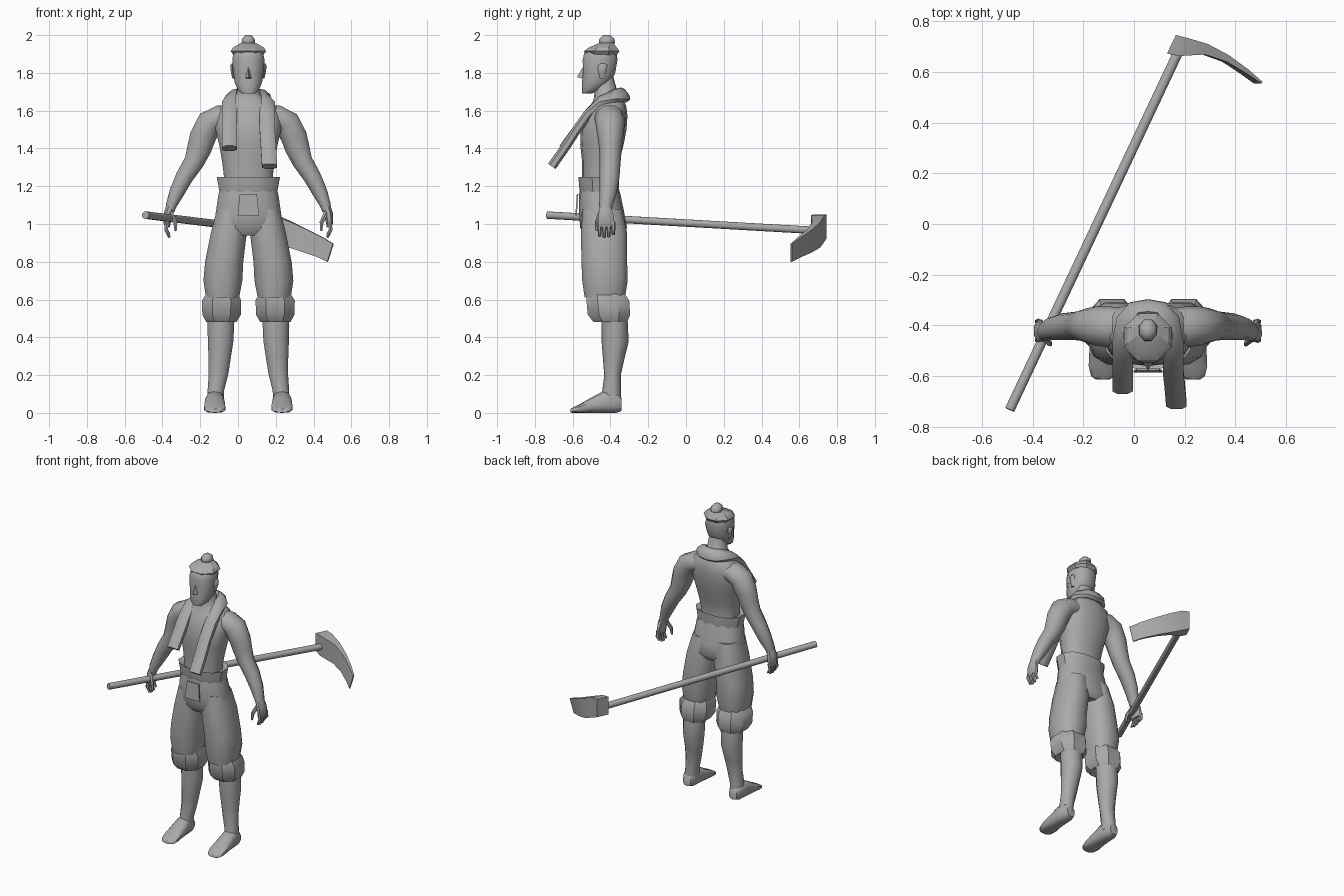
import bpy, bmesh, math
from mathutils import Vector as V

CX, CY = 0.055, 0.0          # body centre line
mat = bpy.data.materials.new("plain grey")
mat.diffuse_color = (0.4, 0.4, 0.4, 1)


def finish(name, bm, angle=50):
    bmesh.ops.recalc_face_normals(bm, faces=bm.faces)
    me = bpy.data.meshes.new(name)
    bm.to_mesh(me)
    bm.free()
    ob = bpy.data.objects.new(name, me)
    bpy.context.collection.objects.link(ob)
    me.materials.append(mat)
    bpy.ops.object.select_all(action='DESELECT')
    ob.select_set(True)
    bpy.context.view_layer.objects.active = ob
    if angle:
        bpy.ops.object.shade_smooth_by_angle(angle=math.radians(angle))
    return ob


def loft(name, rings, n=10, power=1.0, angle=50):
    """Skin of rings given as (centre, half-axis, half-axis)."""
    bm = bmesh.new()
    loops = []
    for c, u, v in rings:
        loop = []
        for i in range(n):
            a = 2 * math.pi * (i + 0.5) / n
            ca, sa = math.cos(a), math.sin(a)
            p = V(c) + V(u) * math.copysign(abs(ca) ** power, ca) \
                + V(v) * math.copysign(abs(sa) ** power, sa)
            loop.append(bm.verts.new(p))
        loops.append(loop)
    for a, b in zip(loops, loops[1:]):
        for i in range(n):
            j = (i + 1) % n
            bm.faces.new((a[i], a[j], b[j], b[i]))
    bm.faces.new(loops[0])
    bm.faces.new(loops[-1])
    return finish(name, bm, angle)


def stack(name, rows, s=1, **kw):
    """Horizontal rings: (z, side offset, half width, front y, back y)."""
    loft(name, [((CX + s * o, (f + b) / 2, z), (r, 0, 0), (0, (b - f) / 2, 0))
                for z, o, r, f, b in rows], **kw)


def limb(name, rows, s=1, **kw):
    """Rings square to a path: (offset, y, z, half width, half depth)."""
    pts = [V((CX + s * r[0], r[1], r[2])) for r in rows]
    rings = []
    for i, r in enumerate(rows):
        t = pts[min(i + 1, len(pts) - 1)] - pts[max(i - 1, 0)]
        u = V((0, 1, 0)).cross(t).normalized()
        w = t.cross(u).normalized()
        rings.append((pts[i], u * r[3], w * r[4]))
    loft(name, rings, **kw)


def solid(name, verts, faces, angle=0):
    bm = bmesh.new()
    vs = [bm.verts.new(v) for v in verts]
    for f in faces:
        bm.faces.new([vs[i] for i in f])
    return finish(name, bm, angle)


# torso and neck
stack("torso", [(1.18, 0, .13, -.55, -.36), (1.25, 0, .132, -.55, -.37),
                (1.33, 0, .142, -.55, -.355), (1.42, 0, .158, -.56, -.33),
                (1.50, 0, .178, -.557, -.315), (1.57, 0, .18, -.535, -.31),
                (1.62, 0, .155, -.51, -.315), (1.655, 0, .10, -.49, -.33),
                (1.69, 0, .062, -.485, -.36), (1.78, 0, .058, -.49, -.385)],
      n=14, power=.85)

# head, with nose and ears
stack("head", [(1.69, 0, .036, -.55, -.50), (1.71, 0, .058, -.553, -.45),
               (1.75, 0, .075, -.553, -.395), (1.80, 0, .083, -.548, -.372),
               (1.87, 0, .088, -.55, -.36), (1.91, 0, .08, -.54, -.365),
               (1.945, 0, .05, -.49, -.39)], n=12, power=.9)
solid("nose", [(CX, -.54, 1.84), (CX - .02, -.543, 1.768), (CX + .02, -.543, 1.768),
               (CX, -.578, 1.778)], [(0, 1, 3), (0, 3, 2), (1, 2, 3), (0, 2, 1)])
for s, side in ((-1, "right"), (1, "left")):
    stack(side + "_ear", [(1.77, .078, .008, -.455, -.435), (1.81, .085, .010, -.465, -.42),
                          (1.84, .086, .012, -.465, -.415), (1.85, .084, .006, -.45, -.43)],
          s, n=6)

# hair cap with a flared rim, and the bun on top
stack("hair_cap", [(1.895, 0, .085, -.53, -.36), (1.915, 0, .102, -.548, -.345),
                   (1.935, 0, .088, -.52, -.36), (1.957, 0, .045, -.465, -.38)],
      n=8, angle=20)
stack("hair_bun", [(1.945, 0, .025, -.45, -.39), (1.96, 0, .039, -.465, -.372),
                   (1.98, 0, .036, -.462, -.375), (2.0, 0, .018, -.44, -.40)], n=8)

# towel hung round the neck: path point, width direction
half = [((.10, -.585, 1.49), (1, 0, 0)), ((.10, -.52, 1.58), (1, 0, .05)),
        ((.098, -.45, 1.65), (.9, 0, -.25)), ((.085, -.375, 1.68), (.7, .2, -.6)),
        ((.05, -.337, 1.683), (.4, .5, -.75))]
path = [((-.10, -.65, 1.40), (1, 0, 0))]
path += [((-p[0], p[1], p[2]), (w[0], -w[1], -w[2])) for p, w in half]
path += [((0, -.33, 1.683), (0, -.6, .8))]
path += [((p[0], p[1], p[2]), (-w[0], -w[1], -w[2])) for p, w in reversed(half)]
path += [((.105, -.63, 1.42), (-1, 0, 0)), ((.112, -.71, 1.305), (-1, 0, 0))]
rings = []
for i, (p, w) in enumerate(path):
    t = V(path[min(i + 1, len(path) - 1)][0]) - V(path[max(i - 1, 0)][0])
    w = V(w).normalized()
    rings.append((V(p) + V((CX, 0, 0)), w * .043, t.cross(w).normalized() * .026))
loft("neck_towel", rings, n=8, power=.8)

# trousers: hips, waistband and front flap
stack("trouser_hips", [(1.22, 0, .145, -.555, -.365), (1.15, 0, .163, -.567, -.345),
                       (1.05, 0, .178, -.566, -.325), (.98, 0, .185, -.56, -.312),
                       (.94, 0, .15, -.53, -.34)], n=14, power=.85)
stack("waistband", [(1.17, 0, .158, -.563, -.355), (1.20, 0, .163, -.57, -.352),
                    (1.25, 0, .173, -.572, -.352), (1.235, 0, .135, -.552, -.368)],
      n=12, power=.85, angle=35)
solid("front_flap", [(CX + sx * w, y - dy, z) for dy in (0, .008)
                     for w, y, z in ((.045, -.57, 1.16), (.057, -.578, 1.045))
                     for sx in (-1, 1)],
      [(0, 1, 3, 2), (4, 6, 7, 5), (0, 4, 5, 1), (2, 3, 7, 6), (0, 2, 6, 4), (1, 5, 7, 3)])

for s, side in ((-1, "right"), (1, "left")):
    # trouser leg and rolled cuff
    stack(side + "_trouser_leg",
          [(1.08, .088, .08, -.55, -.335), (.95, .104, .098, -.56, -.308),
           (.80, .128, .104, -.557, -.308), (.70, .135, .106, -.553, -.305),
           (.61, .137, .09, -.54, -.32)], s, n=12, power=.85)
    stack(side + "_cuff",
          [(.64, .138, .085, -.53, -.325), (.595, .142, .111, -.535, -.293),
           (.52, .142, .109, -.528, -.288), (.48, .143, .085, -.495, -.305),
           (.50, .143, .06, -.45, -.32)], s, n=8, power=.85, angle=35)
    # bare shin and foot
    stack(side + "_shin",
          [(.56, .143, .075, -.45, -.31), (.46, .146, .074, -.447, -.308),
           (.38, .147, .071, -.447, -.303), (.29, .152, .062, -.44, -.325),
           (.20, .159, .054, -.433, -.345), (.12, .172, .046, -.443, -.345),
           (.05, .175, .045, -.45, -.343)], s, n=10)
    loft(side + "_foot",
         [((CX + s * .178, y, z), (w, 0, 0), (0, 0, h)) for y, z, w, h in
          ((-.342, .045, .03, .035), (-.37, .055, .044, .055), (-.44, .057, .05, .057),
           (-.50, .041, .055, .041), (-.56, .024, .058, .024), (-.60, .014, .048, .014),
           (-.612, .011, .03, .009))], n=10, power=.75)
    # arm from shoulder to wrist
    limb(side + "_arm",
         [(.07, -.405, 1.57, .06, .07), (.15, -.405, 1.565, .068, .08),
          (.205, -.402, 1.535, .073, .078), (.242, -.40, 1.46, .073, .068),
          (.26, -.40, 1.40, .068, .06), (.287, -.402, 1.33, .056, .056),
          (.338, -.405, 1.25, .049, .053), (.378, -.412, 1.17, .042, .046),
          (.408, -.424, 1.10, .03, .036), (.415, -.425, 1.07, .025, .033)], s, n=10)
    # hand with four fingers and a thumb
    limb(side + "_palm",
         [(.413, -.425, 1.09, .025, .032), (.425, -.425, 1.05, .026, .043),
          (.43, -.422, 1.005, .02, .047), (.428, -.42, .985, .014, .042)], s, n=8)
    for k in range(4):
        y = -.457 + k * .024
        tip = (.935, .928, .932, .945)[k]
        limb(side + "_finger_%d" % (k + 1),
             [(.43, y, 1.01, .013, .012), (.436, y, .97, .011, .011),
              (.418, y, tip, .007, .008)], s, n=6)
    limb(side + "_thumb",
         [(.412, -.45, 1.06, .014, .014), (.388, -.47, 1.01, .012, .012),
          (.385, -.475, .965, .007, .008)], s, n=6)

# hoe handle
a, b = V((-.49, -.732, 1.047)), V((.185, .70, .965))
u = (b - a).cross(V((0, 0, 1))).normalized()
w = u.cross(b - a).normalized()
loft("hoe_handle", [(p, u * .021, w * .021) for p in (a, b)], n=8)

# hoe socket block, running into a curved tapering blade
# stations: back x, back y, front x, front y, top z, bottom z
st = [(.165, .745, .13, .672, 1.05, .925), (.215, .732, .178, .662, 1.045, .905),
      (.29, .71, .28, .668, 1.01, .875), (.37, .668, .365, .64, .97, .85),
      (.45, .61, .445, .592, .93, .825), (.507, .56, .502, .554, .895, .80)]
verts, faces = [], []
for bx, by, fx, fy, zt, zb in st:
    lean = .03 * (bx - .165) / .34
    verts += [(bx, by, zt), (fx, fy, zt), (fx - lean, fy, zb), (bx - lean, by, zb)]
for k in range(len(st) - 1):
    for i in range(4):
        j = (i + 1) % 4
        faces.append((4 * k + i, 4 * k + j, 4 * k + 4 + j, 4 * k + 4 + i))
faces += [(0, 1, 2, 3), tuple(len(verts) - 4 + i for i in range(4))]
solid("hoe_blade", verts, faces, 30)
